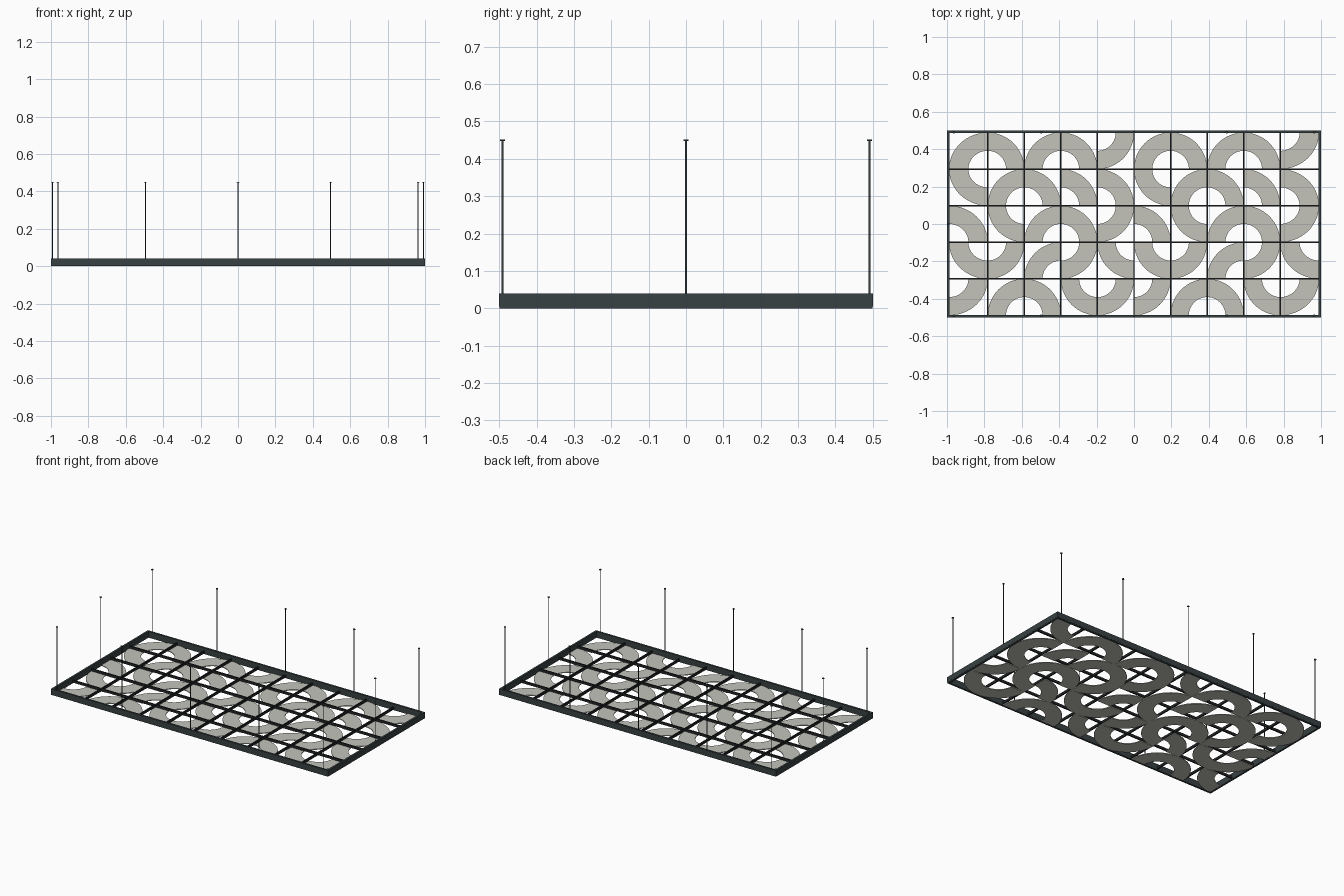
import bpy, bmesh, math

if "Cube" in bpy.data.objects:
    bpy.data.objects.remove(bpy.data.objects["Cube"])

CELL = 0.1955
XS = [-0.989] + [k * CELL for k in range(-4, 5)] + [0.989]   # column edges
YS = [0.489 - r * CELL for r in range(6)]                    # row edges, back to front


def material(name, rgb):
    m = bpy.data.materials.new(name)
    m.diffuse_color = (*rgb, 1)
    m.use_nodes = True
    m.node_tree.nodes["Principled BSDF"].inputs["Base Color"].default_value = m.diffuse_color
    return m


DARK = material("dark_metal", (0.04, 0.052, 0.054))
BLACK = material("black_metal", (0.015, 0.018, 0.019))
PALE = material("pale_panel", (0.55, 0.55, 0.50))


def finish(name, bm, mat):
    bmesh.ops.recalc_face_normals(bm, faces=bm.faces)
    me = bpy.data.meshes.new(name)
    bm.to_mesh(me)
    bm.free()
    me.materials.append(mat)
    ob = bpy.data.objects.new(name, me)
    bpy.context.collection.objects.link(ob)
    return ob


def box(bm, x0, x1, y0, y1, z0, z1):
    vs = bmesh.ops.create_cube(bm, size=1)["verts"]
    for v in vs:
        v.co.x = x0 if v.co.x < 0 else x1
        v.co.y = y0 if v.co.y < 0 else y1
        v.co.z = z0 if v.co.z < 0 else z1


def rect_ring(bm, hx, hy, t, z0, z1):
    """Mitred rectangular ring with wall thickness t."""
    corners = [(-1, -1), (1, -1), (1, 1), (-1, 1)]
    loops = [[bm.verts.new((sx * (hx - o), sy * (hy - o), z)) for sx, sy in corners]
             for o, z in ((0, z0), (0, z1), (t, z1), (t, z0))]
    for a in range(4):
        p, q = loops[a], loops[(a + 1) % 4]
        for i in range(4):
            j = (i + 1) % 4
            bm.faces.new((p[i], p[j], q[j], q[i]))


def quarter_ring(bm, cx, cy, rx, ry, z0, z1, n=16, inner=0.5):
    """Quarter ring about a cell corner; the signs of rx, ry pick the quadrant."""
    sections = []
    for i in range(n + 1):
        a = math.pi / 2 * i / n
        c, s = math.cos(a), math.sin(a)
        sections.append([bm.verts.new((cx + rx * k * c, cy + ry * k * s, z))
                         for k, z in ((inner, z0), (1, z0), (1, z1), (inner, z1))])
    for p, q in zip(sections, sections[1:]):
        for i in range(4):
            j = (i + 1) % 4
            bm.faces.new((p[i], p[j], q[j], q[i]))
    bm.faces.new(sections[0])
    bm.faces.new(sections[-1][::-1])


# Outer frame and its thin bottom lip
bm = bmesh.new()
rect_ring(bm, 1.0, 0.5, 0.013, 0.005, 0.04)
finish("outer_frame", bm, DARK)
bm = bmesh.new()
rect_ring(bm, 0.999, 0.499, 0.012, 0.0, 0.005)
finish("bottom_lip", bm, DARK)

# Lattice bars
bm = bmesh.new()
for x in XS[1:-1]:
    box(bm, x - 0.004, x + 0.004, -0.488, 0.488, 0.006, 0.022)
for y in YS[1:-1]:
    box(bm, -0.988, 0.988, y - 0.004, y + 0.004, 0.006, 0.022)
finish("lattice_bars", bm, BLACK)

# Curved panels: centre corner of each quarter ring, pattern repeats every 5 columns
# q = bottom right, w = bottom left, a = top left, s = top right
PATTERN = ["qwqwa",
           "sqwww",
           "wsqwa",
           "saqas",
           "aqwsa"]
bm = bmesh.new()
for r, row in enumerate(PATTERN):
    for c in range(10):
        k = row[c % 5]
        right, bottom = k in "qs", k in "qw"
        w, h = XS[c + 1] - XS[c], YS[r] - YS[r + 1]
        quarter_ring(bm, XS[c + right], YS[r + bottom],
                     -w if right else w, h if bottom else -h, 0.001, 0.006)
finish("curved_panels", bm, PALE)

# Suspension rods with small ceiling caps
SPOTS = [(x, y) for y in (-0.491, 0.491) for x in (-0.963, -0.495, 0, 0.495, 0.963)]
SPOTS += [(-0.991, 0), (0.991, 0)]


def cylinder(name, x, y, r, z0, z1):
    bm = bmesh.new()
    bmesh.ops.create_cone(bm, cap_ends=True, segments=12, radius1=r, radius2=r, depth=z1 - z0)
    bmesh.ops.translate(bm, verts=bm.verts, vec=(x, y, (z0 + z1) / 2))
    for f in bm.faces:
        f.smooth = len(f.verts) == 4
    for e in bm.edges:
        e.smooth = all(len(f.verts) == 4 for f in e.link_faces)
    finish(name, bm, DARK)


for i, (x, y) in enumerate(SPOTS, 1):
    cylinder(f"suspension_rod_{i}", x, y, 0.0028, 0.006, 0.449)
    cylinder(f"rod_cap_{i}", x, y, 0.007, 0.447, 0.451)
